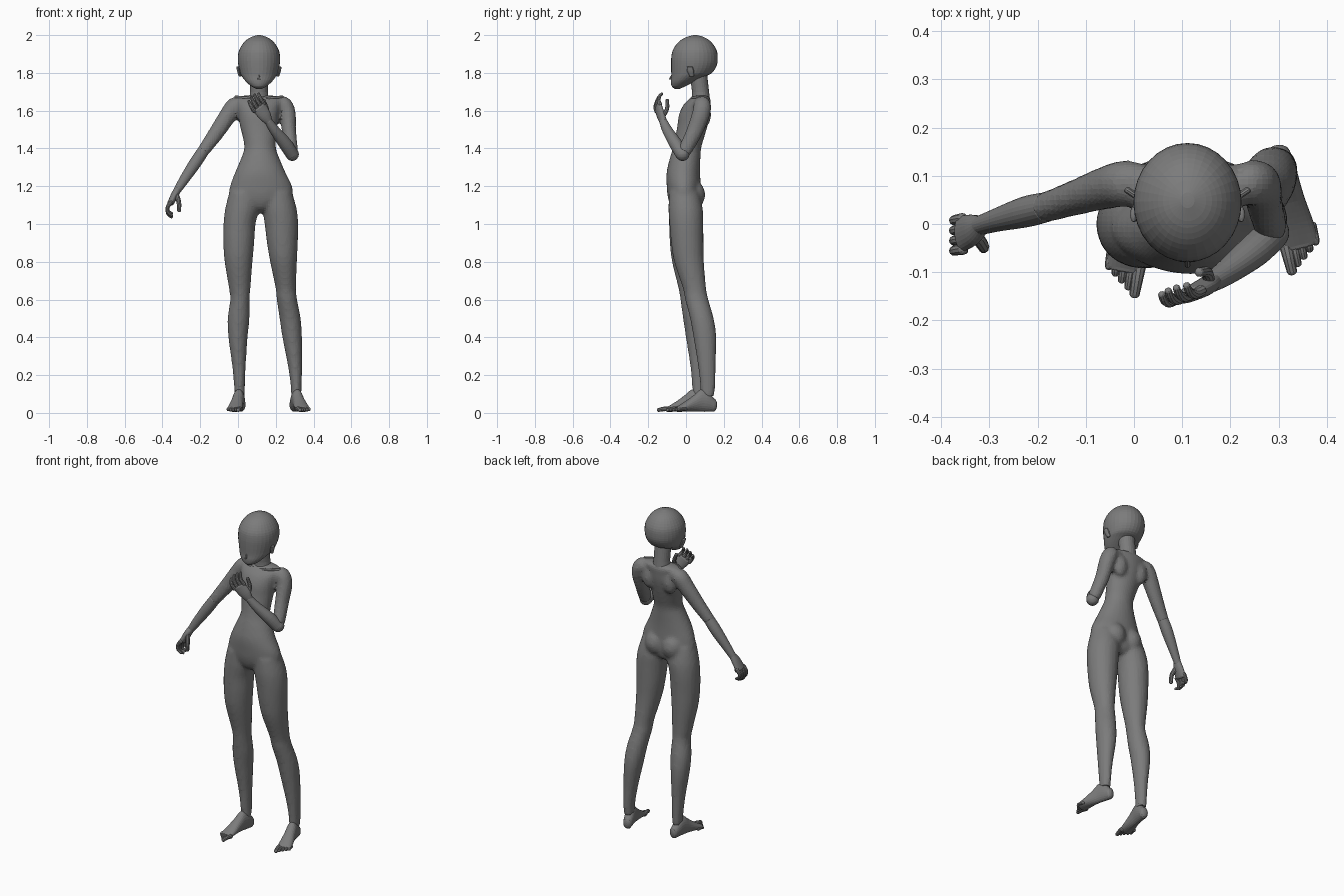
import bpy, bmesh, math
from mathutils import Vector

CX = 0.111  # body centre line

MAT = bpy.data.materials.new("dark_grey")
MAT.diffuse_color = (0.2, 0.2, 0.2, 1)


def finish(name, bm):
    bmesh.ops.recalc_face_normals(bm, faces=bm.faces)
    me = bpy.data.meshes.new(name)
    bm.to_mesh(me)
    bm.free()
    me.materials.append(MAT)
    ob = bpy.data.objects.new(name, me)
    bpy.context.collection.objects.link(ob)
    return ob


def spline(rows, steps):
    """Smooth the control rings with a Catmull-Rom curve."""
    out, n = [], len(rows)
    for i in range(n - 1):
        p = [rows[max(0, min(n - 1, k))] for k in (i - 1, i, i + 1, i + 2)]
        for s in range(steps):
            t = s / steps
            out.append([0.5 * (2*b + (c-a)*t + (2*a-5*b+4*c-d)*t*t + (3*b-a-3*c+d)*t**3)
                        for a, b, c, d in zip(*p)])
    return out + [list(rows[-1])]


def loft(name, rows, axis=None, side=(1, 0, 0), n=24, steps=4, cap=0.7):
    """Rounded skin over rings (x, y, z, half width along side, half depth)."""
    rows = spline(rows, steps)
    cs = [Vector(r[:3]) for r in rows]
    m = len(cs)
    frames = []
    for i in range(m):
        t = Vector(axis) if axis else cs[min(i+1, m-1)] - cs[max(i-1, 0)]
        frames.append(t.normalized())
    rings = [(c, t, r[3], r[4]) for c, t, r in zip(cs, frames, rows)]

    def dome(ring, sign):
        c, t, a, b = ring
        h = cap * min(a, b) * sign
        return [(c + t*h*f, t, a*g, b*g) for f, g in ((0.5, 0.85), (0.85, 0.5), (0.97, 0.2))]
    rings = dome(rings[0], -1)[::-1] + rings + dome(rings[-1], 1)
    bm = bmesh.new()
    vs = []
    for c, t, a, b in rings:
        u = Vector(side)
        u = (u - t * u.dot(t)).normalized()
        v = t.cross(u)
        vs.append([bm.verts.new(c + u*a*math.cos(k*math.tau/n) + v*b*math.sin(k*math.tau/n))
                   for k in range(n)])
    for p, q in zip(vs, vs[1:]):
        for k in range(n):
            bm.faces.new((p[k], p[(k+1) % n], q[(k+1) % n], q[k]))
    bm.faces.new(vs[0])
    bm.faces.new(vs[-1])
    return finish(name, bm)


def ball(name, loc, size):
    bm = bmesh.new()
    bmesh.ops.create_uvsphere(bm, u_segments=24, v_segments=14, radius=1)
    for v in bm.verts:
        v.co = Vector([v.co[i]*size[i] + loc[i] for i in range(3)])
    return finish(name, bm)


def finger(name, pts, r):
    return loft(name, [(*p, r*(1 - 0.12*i), r*(1 - 0.12*i)) for i, p in enumerate(pts)],
                n=10, steps=3)


def blend(name, parts, voxel, smooth):
    """Join overlapping parts into one continuous skin."""
    bpy.ops.object.select_all(action='DESELECT')
    for p in parts:
        p.select_set(True)
    bpy.context.view_layer.objects.active = parts[0]
    bpy.ops.object.join()
    ob = parts[0]
    ob.name = name
    rm = ob.modifiers.new("skin", 'REMESH')
    rm.mode, rm.voxel_size = 'VOXEL', voxel
    sm = ob.modifiers.new("soften", 'SMOOTH')
    sm.factor, sm.iterations = 0.5, smooth


UP = (0, 0, 1)

# Head: pointed chin up to round skull (y, z, half width, half depth)
head = [(-.047, 1.716, .016, .014), (-.038, 1.73, .042, .038), (-.016, 1.755, .07, .064),
        (.01, 1.78, .089, .088), (.03, 1.80, .099, .108), (.042, 1.84, .109, .121),
        (.045, 1.88, .112, .123), (.046, 1.92, .105, .116), (.047, 1.96, .081, .09),
        (.048, 1.985, .051, .056), (.049, 1.998, .017, .019)]
loft("head", [(CX, y, z, a, b) for y, z, a, b in head], UP, n=32, steps=3, cap=.1)
loft("nose", [(CX, -.07, 1.79, .005, .008), (CX, -.083, 1.765, .007, .008)], UP, n=8)
for s in (-1, 1):
    ear = [(CX + s*.1, .03, 1.785, .008, .012), (CX + s*.107, .024, 1.81, .009, .018),
           (CX + s*.112, .02, 1.83, .007, .016)]
    loft("ear", ear, UP, n=12)
loft("neck", [(CX, .078, 1.65, .055, .05), (CX, .077, 1.70, .047, .045),
              (CX, .065, 1.79, .048, .047)], UP)

# Torso from crotch to shoulders
body = [loft("torso", [(.113, 0, 1.065, .03, .05), (.115, -.003, 1.09, .10, .075),
                       (.12, -.008, 1.14, .165, .088), (.122, -.012, 1.20, .164, .09),
                       (.118, -.014, 1.27, .135, .089), (.118, -.006, 1.34, .105, .082),
                       (.117, .005, 1.40, .084, .075), (.114, .02, 1.46, .089, .077),
                       (.109, .034, 1.52, .099, .08), (.108, .045, 1.58, .107, .082),
                       (.108, .058, 1.63, .118, .072), (.108, .073, 1.66, .128, .058),
                       (.109, .078, 1.674, .11, .045)], UP, n=36, cap=.2)]
for s in (-1, 1):
    body.append(ball("buttock", (.117 + s*.058, .028, 1.155), (.068, .074, .08)))
    body.append(ball("shoulder_blade", (CX + s*.07, .095, 1.58), (.045, .038, .07)))

# Legs: (centre x, centre y, z, half width, half depth)
body.append(loft("right_leg", [
    (.037, -.01, 1.17, .083, .08), (.022, -.002, 1.08, .09, .091), (.008, 0, 1.0, .085, .09),
    (.004, 0, .9, .082, .086), (.003, .005, .8, .074, .079), (.009, .021, .66, .057, .061),
    (.01, .028, .6, .051, .058), (.003, .045, .5, .058, .061), (0, .057, .4, .051, .058),
    (.005, .066, .25, .036, .044), (.008, .07, .14, .029, .038), (.008, .07, .08, .028, .034)], UP))
body.append(loft("left_leg", [
    (.203, -.01, 1.17, .083, .08), (.22, -.002, 1.08, .091, .091), (.23, .002, 1.0, .089, .09),
    (.235, .007, .9, .082, .086), (.241, .016, .8, .071, .079), (.253, .045, .66, .054, .062),
    (.259, .057, .6, .054, .062), (.276, .084, .5, .056, .063), (.287, .1, .4, .052, .061),
    (.302, .11, .25, .038, .047), (.308, .115, .14, .029, .04), (.307, .113, .08, .028, .036)], UP))

# Upper arms
body.append(loft("right_upper_arm", [
    (.03, .085, 1.632, .036, .036), (-.015, .085, 1.627, .048, .046),
    (-.055, .076, 1.572, .045, .046), (-.12, .055, 1.475, .037, .041),
    (-.185, .034, 1.385, .032, .033)], side=(0, 1, 0)))
body.append(loft("left_upper_arm", [
    (.195, .085, 1.632, .036, .036), (.238, .086, 1.632, .046, .046),
    (.263, .08, 1.585, .043, .048), (.27, .045, 1.49, .038, .044),
    (.284, -.008, 1.385, .035, .037)]))
blend("body", body, .011, 6)

# Collar rim around the neck base
for s in (-1, 1):
    loft("collar_bone", [(CX + s*.015, .028, 1.66, .008, .007), (CX + s*.07, .036, 1.668, .008, .007),
                         (CX + s*.125, .07, 1.672, .008, .007)], side=UP, n=10)


def foot(name, heel, toe, inner):
    d = Vector((toe[0]-heel[0], toe[1]-heel[1], 0)).normalized()
    w = Vector((-d.y, d.x, 0))
    if w.x * inner < 0:
        w = -w
    h = Vector((*heel, 0))
    prof = [(0, .026, .036, .042), (.035, .03, .055, .062), (.07, .031, .058, .066),
            (.105, .033, .044, .052), (.15, .038, .028, .035), (.195, .04, .015, .02)]
    loft(name, [(*(h + d*t + Vector((0, 0, z))), a, b) for t, a, b, z in prof], d, w)
    # Toes, biggest on the inner side
    for i in range(5):
        r = .014 if i == 0 else .0105
        a = h + w*(.029 - .0155*i) + d*(.185 - .006*i) + Vector((0, 0, .02))
        finger(name + "_toe", [a, a + d*.03 + Vector((0, 0, .001)),
                               a + d*(.06 - .006*i) - Vector((0, 0, .005))], r)


foot("right_foot", (.014, .1), (-.03, -.155), 1)
foot("left_foot", (.298, .146), (.358, -.1), -1)

# Lowered forearm and relaxed hand
loft("right_forearm", [(-.183, .035, 1.388, .031, .031), (-.225, .025, 1.325, .032, .032),
                       (-.285, .008, 1.235, .024, .026), (-.32, -.003, 1.18, .02, .02)],
     side=(0, 1, 0))
loft("right_palm", [(-.318, -.002, 1.185, .021, .019), (-.334, -.012, 1.155, .032, .02),
                    (-.357, -.02, 1.11, .038, .017)], side=(0, 1, 0))
for i in range(4):
    y = -.052 + .021*i
    drop = (.065, .074, .068, .055)[i]
    finger("right_finger", [(-.355, y, 1.115), (-.372, y - .003, 1.09),
                            (-.371, y - .004, 1.11 - drop*.75),
                            (-.35, y - .003, 1.11 - drop)], .012)
finger("right_thumb", [(-.325, -.028, 1.15), (-.313, -.045, 1.115), (-.312, -.05, 1.07)], .014)

# Raised forearm, hand in front of the chest
ball("left_elbow", (.287, -.018, 1.37), (.035, .036, .036))
loft("left_forearm", [(.286, -.022, 1.37, .034, .034), (.25, -.055, 1.425, .035, .034),
                      (.195, -.098, 1.495, .027, .027), (.16, -.121, 1.545, .021, .021)])
SPREAD = Vector((.74, .25, .5))  # across the knuckles
loft("left_palm", [(.162, -.12, 1.542, .022, .019), (.142, -.133, 1.575, .034, .019),
                   (.113, -.147, 1.617, .04, .016)], side=SPREAD)
for i in range(4):
    k = Vector((.113, -.147, 1.615)) + SPREAD*(.036 - .024*i)
    ln = (.9, 1, .98, .85)[i]
    finger("left_finger", [k, k + Vector((-.016, -.008, .025))*ln,
                           k + Vector((-.028, -.002, .048))*ln,
                           k + Vector((-.034, .012, .063))*ln], .012)
finger("left_thumb", [(.155, -.12, 1.575), (.152, -.1, 1.61), (.135, -.1, 1.655)], .013)
